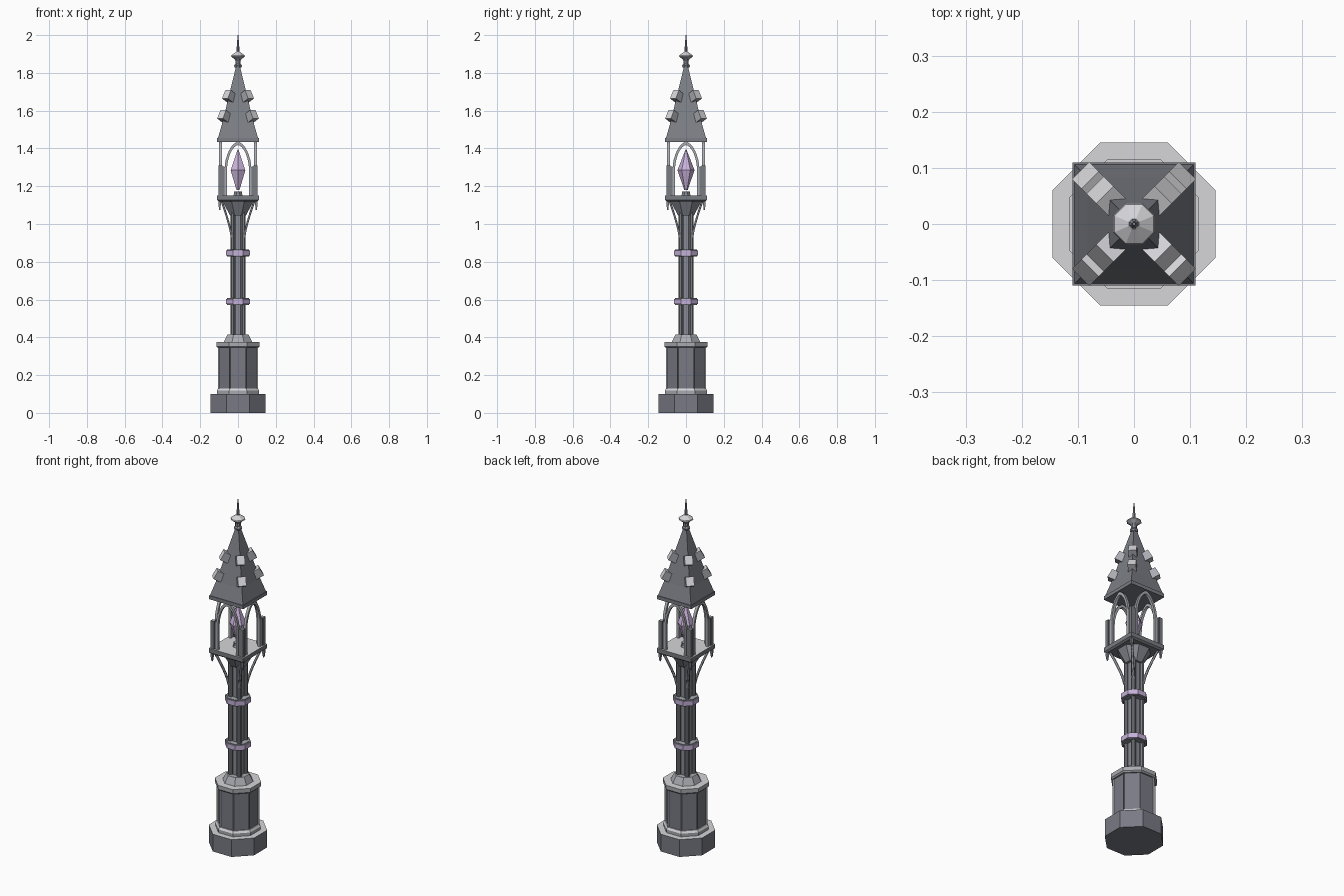
import bpy, bmesh
from math import pi, cos, sin, atan2, radians
from mathutils import Matrix

old = bpy.data.objects.get("Cube")
if old:
    bpy.data.objects.remove(old, do_unlink=True)


def material(name, rgb):
    m = bpy.data.materials.new(name)
    m.use_nodes = True
    m.diffuse_color = (*rgb, 1)
    m.node_tree.nodes["Principled BSDF"].inputs["Base Color"].default_value = (*rgb, 1)
    return m


PALE = material("pale stone", (0.67, 0.67, 0.7))
TRIM = material("trim stone", (0.4, 0.41, 0.44))
STONE = material("grey stone", (0.25, 0.26, 0.3))
PANEL = material("dark stone", (0.19, 0.195, 0.23))
ROOF = material("roof slate", (0.2, 0.21, 0.235))
METAL = material("dark iron", (0.19, 0.2, 0.22))
CRYSTAL = material("violet crystal", (0.6, 0.46, 0.72))
BAND = material("lilac band", (0.56, 0.44, 0.69))


def finish(name, bm, mat, second=None, pale_tops=False):
    """Make the object; with pale_tops, faces looking up take the second colour."""
    bmesh.ops.recalc_face_normals(bm, faces=bm.faces)
    if pale_tops:
        for f in bm.faces:
            f.material_index = int(f.normal.z > 0.3)
    me = bpy.data.meshes.new(name)
    bm.to_mesh(me)
    bm.free()
    me.materials.append(mat)
    if second:
        me.materials.append(second)
    ob = bpy.data.objects.new(name, me)
    bpy.context.collection.objects.link(ob)
    return ob


def lathe_bm(profile, sides, centre=(0, 0)):
    """Stack regular polygons; profile holds (half width across flats, z)."""
    bm = bmesh.new()
    rings = []
    for half, z in profile:
        r = half / cos(pi / sides)
        angles = [(i + 0.5) * 2 * pi / sides for i in range(sides)]
        rings.append([bm.verts.new((centre[0] + r * cos(a), centre[1] + r * sin(a), z))
                      for a in angles])
    for low, high in zip(rings, rings[1:]):
        for i in range(sides):
            j = (i + 1) % sides
            bm.faces.new((low[i], low[j], high[j], high[i]))
    bm.faces.new(rings[0][::-1])
    bm.faces.new(rings[-1])
    return bm


def lathe(name, profile, mat, sides=8, centre=(0, 0), top=None):
    return finish(name, lathe_bm(profile, sides, centre), mat, top, top is not None)


def tube(name, points, radius, mat):
    cu = bpy.data.curves.new(name, "CURVE")
    cu.dimensions = "3D"
    cu.bevel_depth = radius
    cu.bevel_resolution = 0
    cu.use_fill_caps = True
    sp = cu.splines.new("POLY")
    sp.points.add(len(points) - 1)
    for p, co in zip(sp.points, points):
        p.co = (*co, 1)
    cu.materials.append(mat)
    ob = bpy.data.objects.new(name, cu)
    bpy.context.collection.objects.link(ob)
    return ob


CORNERS = [(sx, sy) for sx in (-1, 1) for sy in (-1, 1)]

# Foot and pedestal
lathe("foot", [(0.145, 0), (0.145, 0.1)], PANEL, top=PALE)
lathe("pedestal_skirt", [(0.112, 0.1), (0.112, 0.118), (0.105, 0.13)], TRIM, top=PALE)
bm = lathe_bm([(0.106, 0.125), (0.106, 0.35)], 8)
walls = [f for f in bm.faces if len(f.verts) == 4]
bmesh.ops.recalc_face_normals(bm, faces=bm.faces)
bmesh.ops.inset_individual(bm, faces=walls, thickness=0.007, depth=-0.006)
for f in walls:
    f.material_index = 1
finish("pedestal", bm, TRIM, PANEL)
lathe("pedestal_cap", [(0.108, 0.345), (0.115, 0.352), (0.115, 0.375)], TRIM, top=PALE)
lathe("shaft_collar", [(0.076, 0.375), (0.056, 0.415)], TRIM)

# Clustered shaft
lathe("shaft_core", [(0.029, 0.41), (0.029, 1.1)], STONE)
for sx, sy in CORNERS:
    lathe("shaft_column", [(0.0125, 0.41), (0.0125, 1.08)], METAL,
          centre=(sx * 0.028, sy * 0.028))
for z in (0.59, 0.847):
    lathe("shaft_ring", [(0.058, z - 0.018), (0.058, z + 0.018)], STONE, top=TRIM)
    lathe("ring_band", [(0.064, z - 0.014), (0.064, z + 0.014)], BAND, top=TRIM)

# Capital, brackets and lantern floor
lathe("capital", [(0.042, 1.045), (0.058, 1.075), (0.085, 1.125)], STONE)
lathe("lantern_floor", [(0.1, 1.118), (0.11, 1.126), (0.11, 1.15)], METAL, 4, top=PALE)
for sx, sy in CORNERS:
    path = []
    for i in range(7):
        t = i / 6
        d = 0.034 + 0.054 * t ** 1.3
        path.append((sx * d, sy * d, 0.93 + 0.195 * t))
    tube("bracket", path, 0.007, STONE)
    lathe("pendant", [(0.003, 1.075), (0.006, 1.1), (0.006, 1.12)], STONE, 4,
          (sx * 0.097, sy * 0.097))

# Lantern corner posts
for sx, sy in CORNERS:
    lathe("lantern_post", [(0.0105, 1.15), (0.0105, 1.31)], METAL, 4,
          (sx * 0.093, sy * 0.093), TRIM)
    for dx, dy in ((0.015, 0), (0, 0.015)):
        lathe("post_shaft", [(0.006, 1.15), (0.006, 1.305)], METAL, 4,
              (sx * (0.093 - dx), sy * (0.093 - dy)), TRIM)

# Pointed arches, one flat band per side
spring = 1.29


def arch_outline(half, rise):
    right = [(half, 1.15)]
    for i in range(8):
        a = i / 8 * pi / 2
        right.append((half * cos(a) ** 1.15, spring + rise * sin(a) ** 1.1))
    return right + [(0, spring + rise)] + [(-x, z) for x, z in reversed(right)]


for k in range(4):
    bm = bmesh.new()
    sections = []
    for (xo, zo), (xi, zi) in zip(arch_outline(0.071, 0.145), arch_outline(0.058, 0.128)):
        sections.append([bm.verts.new(co) for co in (
            (xo, -0.1, zo), (xo, -0.085, zo), (xi, -0.085, zi), (xi, -0.1, zi))])
    for a, b in zip(sections, sections[1:]):
        for i in range(4):
            j = (i + 1) % 4
            bm.faces.new((a[i], a[j], b[j], b[i]))
    bm.faces.new(sections[0])
    bm.faces.new(sections[-1])
    bmesh.ops.rotate(bm, verts=bm.verts, matrix=Matrix.Rotation(k * pi / 2, 3, "Z"))
    finish("lantern_arch", bm, TRIM)

# Crystal and its holder
lathe("crystal_holder", [(0.026, 1.15), (0.022, 1.158), (0.022, 1.173)], STONE)
lathe("crystal", [(0.008, 1.18), (0.039, 1.285), (0.002, 1.395)], CRYSTAL, 6)

# Roof with crockets along its ridges
lathe("roof_eave", [(0.11, 1.435), (0.11, 1.455)], ROOF, 4)
lathe("roof", [(0.106, 1.455), (0.083, 1.535), (0.009, 1.84)], ROOF, 4)
for sx, sy in CORNERS:
    for d, z in ((0.073, 1.57), (0.047, 1.676)):
        bm = bmesh.new()
        bmesh.ops.create_cube(bm, size=1)
        place = (Matrix.Translation((sx * d, sy * d, z))
                 @ Matrix.Rotation(atan2(sy, sx), 4, "Z")
                 @ Matrix.Rotation(-radians(29), 4, "Y")
                 @ Matrix.Diagonal((0.044, 0.043, 0.05, 1)))
        bmesh.ops.transform(bm, matrix=place, verts=bm.verts)
        finish("roof_crocket", bm, TRIM, PALE, True)

# Finial
lathe("finial_neck", [(0.018, 1.828), (0.021, 1.838), (0.014, 1.848), (0.014, 1.865),
                      (0.022, 1.878)], STONE)
lathe("finial_bulb", [(0.018, 1.872), (0.037, 1.887), (0.035, 1.893), (0.009, 1.912)],
      TRIM, top=PALE)
lathe("finial_spike", [(0.008, 1.905), (0.008, 1.935), (0.005, 1.945), (0.003, 2)], STONE)
